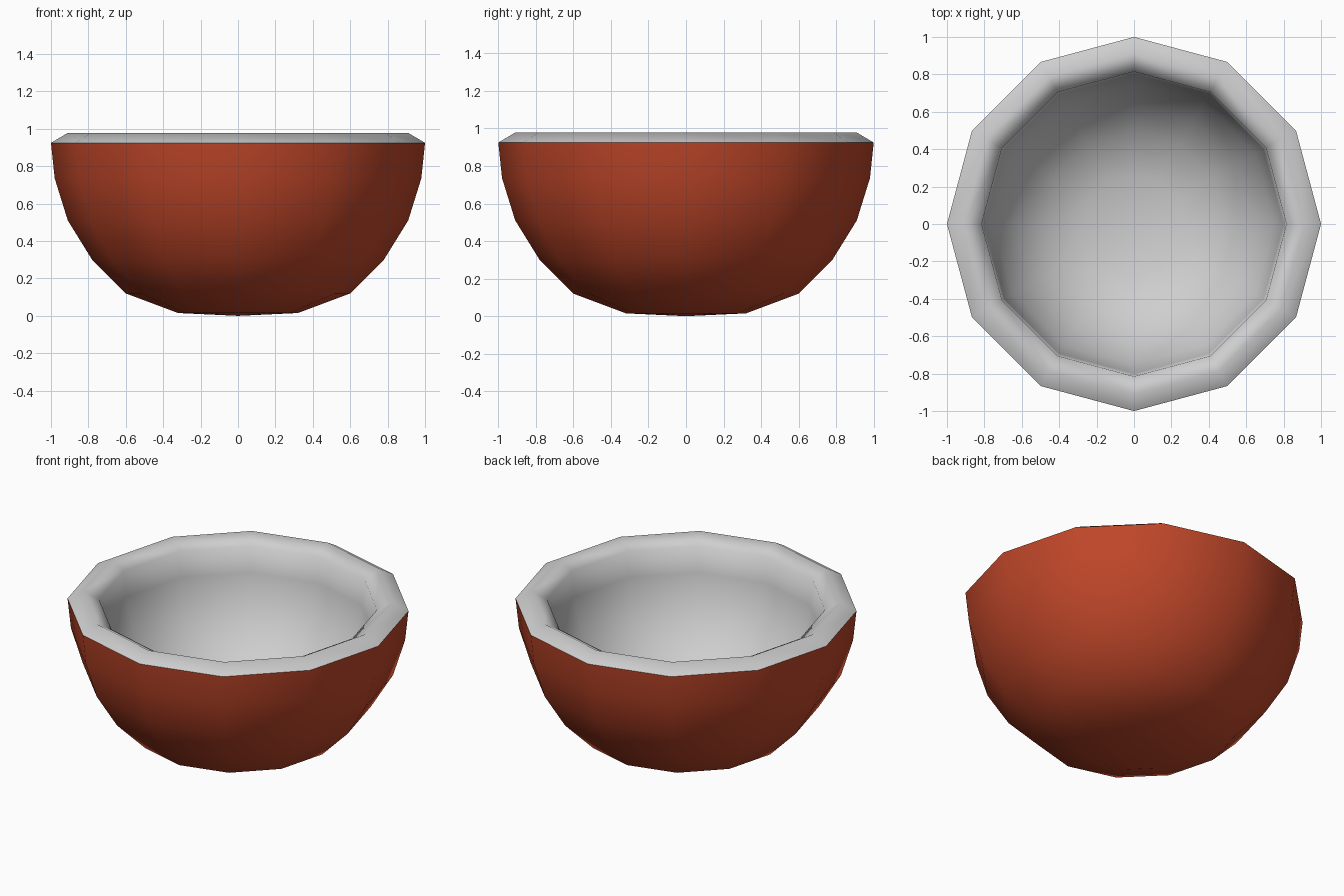
import bpy
import bmesh
from math import cos, sin, pi

SIDES = 12

if "Cube" in bpy.data.objects:
    bpy.data.objects.remove(bpy.data.objects["Cube"])


def make_material(name, rgb):
    mat = bpy.data.materials.new(name)
    mat.use_nodes = True
    mat.diffuse_color = (*rgb, 1)
    bsdf = mat.node_tree.nodes["Principled BSDF"]
    bsdf.inputs["Base Color"].default_value = (*rgb, 1)
    bsdf.inputs["Roughness"].default_value = 0.7
    return mat


def lathe(name, profile, mat):
    """Revolve (radius, height) points; the first point lies on the axis."""
    bm = bmesh.new()
    pole = bm.verts.new((0, 0, profile[0][1]))
    rings = [[bm.verts.new((r * cos(2 * pi * i / SIDES), r * sin(2 * pi * i / SIDES), z))
              for i in range(SIDES)] for r, z in profile[1:]]
    for i in range(SIDES):
        j = (i + 1) % SIDES
        bm.faces.new((pole, rings[0][j], rings[0][i]))
        for low, high in zip(rings, rings[1:]):
            bm.faces.new((low[i], low[j], high[j], high[i]))
    for face in bm.faces:
        face.smooth = True
    mesh = bpy.data.meshes.new(name)
    bm.to_mesh(mesh)
    bm.free()
    mesh.materials.append(mat)
    obj = bpy.data.objects.new(name, mesh)
    bpy.context.collection.objects.link(obj)
    return obj


red = make_material("brick red", (0.52, 0.062, 0.022))
grey = make_material("light grey", (0.62, 0.62, 0.62))

# Outer shell, from the base up to the rim
lathe("outer_shell", [(0, 0), (0.32, 0.015), (0.6, 0.12), (0.78, 0.3),
                      (0.91, 0.51), (0.98, 0.735), (1, 0.925)], red)

# Lining, from the bowl floor up the wall and over the rounded rim
lining = lathe("inner_lining", [(0, 0.18), (0.27, 0.19), (0.49, 0.27), (0.64, 0.41),
                                (0.75, 0.58), (0.8, 0.76), (0.815, 0.925),
                                (0.91, 0.978), (1, 0.925)], grey)
lining.data.flip_normals()
# The revolve winds the wall outwards, so make the lining face into the bowl
bm = bmesh.new()
bm.from_mesh(lining.data)
for face in bm.faces:
    c = face.calc_center_median()
    inward = c.z - c.x * face.normal.x - c.y * face.normal.y
    if face.normal.z < 0 or (abs(face.normal.z) < 0.01 and inward < c.z):
        face.normal_flip()
bm.to_mesh(lining.data)
bm.free()
